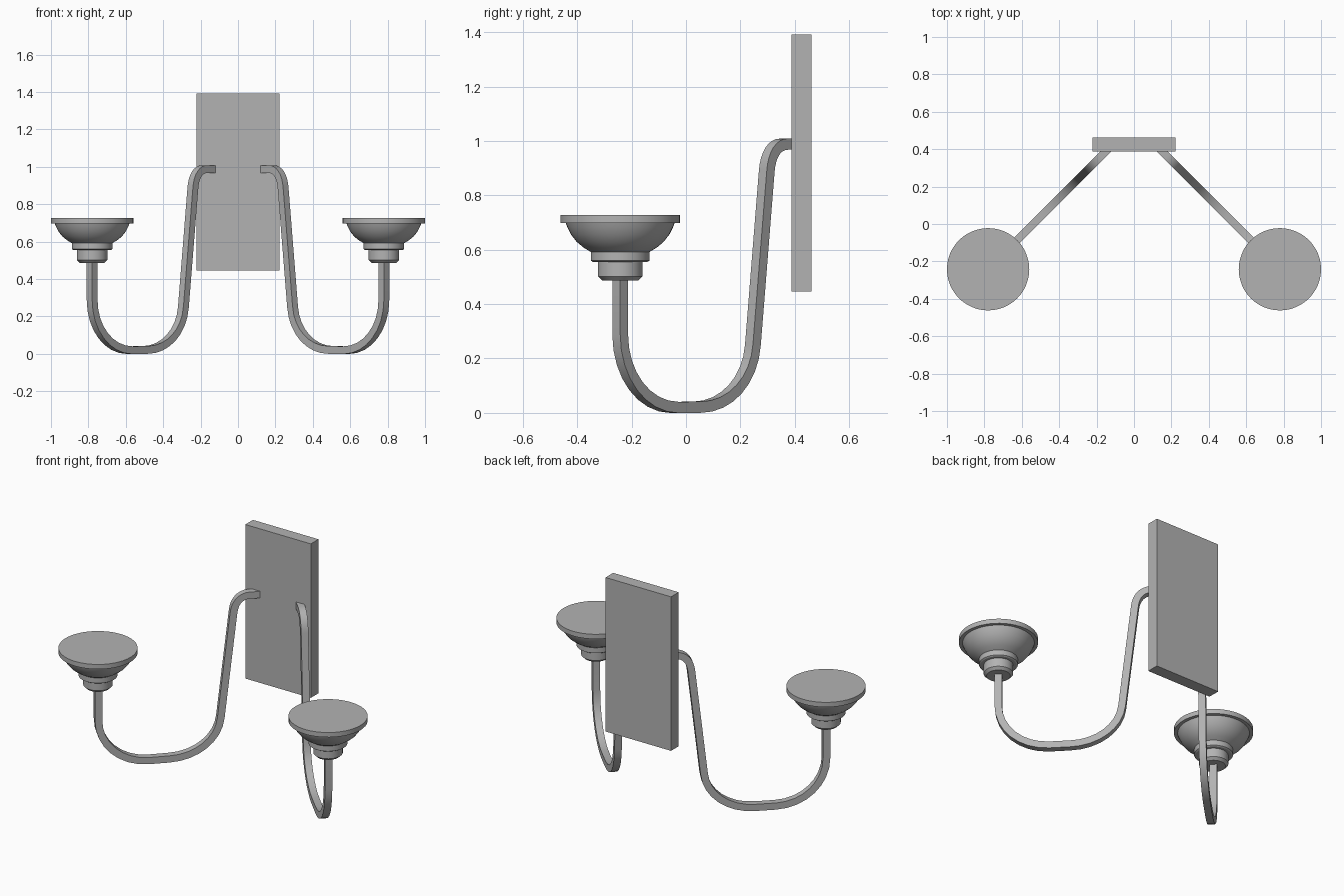
import bpy, bmesh, math
from mathutils import Vector
from mathutils.geometry import interpolate_bezier

if "Cube" in bpy.data.objects:
    bpy.data.objects.remove(bpy.data.objects["Cube"])

CUP = Vector((0.78, -0.242, 0))           # right-hand cup axis
INWARD = Vector((-1, 1, 0)).normalized()  # arm plane direction, towards the plate
ACROSS = Vector((1, 1, 0)).normalized()

# Dark grey metal
metal = bpy.data.materials.new("dark_grey")
metal.diffuse_color = (0.45, 0.45, 0.45, 1)
metal.use_nodes = True
metal.node_tree.nodes["Principled BSDF"].inputs["Base Color"].default_value = metal.diffuse_color


def finish(name, bm, mirror=False):
    bmesh.ops.recalc_face_normals(bm, faces=bm.faces)
    me = bpy.data.meshes.new(name)
    bm.to_mesh(me)
    bm.free()
    me.materials.append(metal)
    ob = bpy.data.objects.new(name, me)
    bpy.context.collection.objects.link(ob)
    if mirror:
        ob.modifiers.new("Mirror", 'MIRROR').use_mirror_merge = False
        bpy.ops.object.select_all(action='DESELECT')
        ob.select_set(True)
        bpy.context.view_layer.objects.active = ob
        bpy.ops.object.shade_smooth_by_angle(angle=math.radians(30))
    return ob


# Wall plate
bm = bmesh.new()
bmesh.ops.create_cube(bm, size=1)
for v in bm.verts:
    v.co = Vector((v.co.x * 0.444, v.co.y * 0.074 + 0.425, v.co.z * 0.944 + 0.919))
finish("wall_plate", bm)

# Arm centre line as Bezier pieces in (y, z): cup bend, plate bend, top bend
bends = [
    ((-0.242, 0.29), (-0.242, 0.14), (-0.155, 0.02), (-0.04, 0.02)),
    ((0.04, 0.021), (0.15, 0.021), (0.237, 0.12), (0.246, 0.25)),
    ((0.297, 0.89), (0.302, 0.95), (0.325, 0.988), (0.36, 0.988)),
]
path = [Vector((-0.242, 0, 0.495))]
for bend in bends:
    path += interpolate_bezier(*[Vector((y, 0, z)) for y, z in bend], 9)
path.append(Vector((0.41, 0, 0.988)))
points = [CUP + INWARD * ((p.x + 0.242) * math.sqrt(2)) + Vector((0, 0, p.z)) for p in path]

# Arms: square bar swept along the centre line
h = 0.0205
bm = bmesh.new()
rings = []
for i, p in enumerate(points):
    t = (points[min(i + 1, len(points) - 1)] - points[max(i - 1, 0)]).normalized()
    n = t.cross(ACROSS).normalized()
    rings.append([bm.verts.new(p + ACROSS * a * h + n * b * h)
                  for a, b in ((-1, -1), (1, -1), (1, 1), (-1, 1))])
for r0, r1 in zip(rings, rings[1:]):
    for k in range(4):
        bm.faces.new((r0[k], r0[(k + 1) % 4], r1[(k + 1) % 4], r1[k]))
bm.faces.new(rings[0])
bm.faces.new(rings[-1])
finish("arms", bm, mirror=True)

# Cups: stepped collar, round bowl and flat rimmed top, turned from a profile
profile = [(0, 0.487), (0.066, 0.487), (0.082, 0.502), (0.082, 0.555), (0.1, 0.555),
           (0.108, 0.56), (0.108, 0.588), (0.108, 0.592), (0.135, 0.608), (0.16, 0.629),
           (0.181, 0.656), (0.194, 0.682), (0.2, 0.698), (0.22, 0.698), (0.22, 0.727), (0, 0.727)]
bm = bmesh.new()
verts = [bm.verts.new(CUP + Vector((r, 0, z))) for r, z in profile]
edges = [bm.edges.new(pair) for pair in zip(verts, verts[1:])]
bmesh.ops.spin(bm, geom=verts + edges, cent=CUP, axis=(0, 0, 1),
               angle=math.tau, steps=48, use_duplicate=False)
bmesh.ops.remove_doubles(bm, verts=bm.verts, dist=0.0005)
finish("cups", bm, mirror=True)
